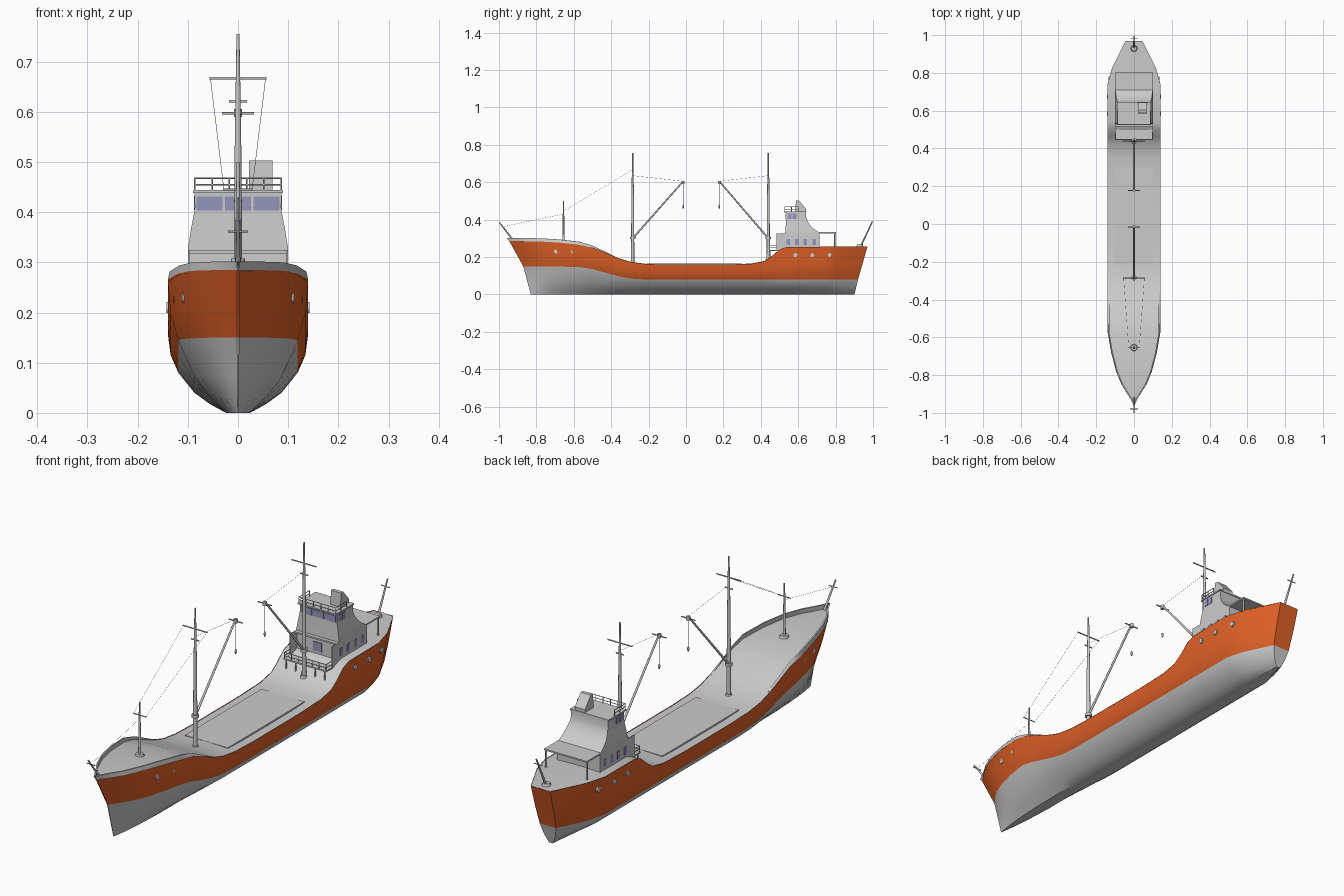
import bpy, bmesh, math
from mathutils import Vector, Matrix

if "Cube" in bpy.data.objects:
    bpy.data.objects.remove(bpy.data.objects["Cube"])


def material(name, col):
    m = bpy.data.materials.new(name)
    m.diffuse_color = (*col, 1)
    m.use_nodes = True
    m.node_tree.nodes["Principled BSDF"].inputs["Base Color"].default_value = m.diffuse_color
    return m


RED = material("hull_red", (0.75, 0.12, 0.02))
BLUE = material("window_blue", (0.3, 0.3, 0.5))


def finish(name, bm, mats=(), angle=30):
    bmesh.ops.recalc_face_normals(bm, faces=bm.faces)
    me = bpy.data.meshes.new(name)
    bm.to_mesh(me)
    bm.free()
    for m in mats:
        me.materials.append(m)
    me.shade_smooth()
    me.set_sharp_from_angle(angle=math.radians(angle))
    ob = bpy.data.objects.new(name, me)
    bpy.context.collection.objects.link(ob)
    return ob


def rods(name, segs, n=8):
    """One object of tapered rods: (start, end, radius, end radius)."""
    bm = bmesh.new()
    for a, b, r, r2 in segs:
        a, b = Vector(a), Vector(b)
        d = b - a
        mat = Matrix.Translation((a + b) / 2) @ d.to_track_quat('Z', 'Y').to_matrix().to_4x4()
        bmesh.ops.create_cone(bm, cap_ends=True, segments=n, radius1=r, radius2=r2,
                              depth=d.length, matrix=mat)
    return finish(name, bm, angle=50)


def loft(name, rows, mats=()):
    """Stack of rectangles: (z, y0, y1, x0, x1)."""
    bm = bmesh.new()
    rings = [[bm.verts.new(p) for p in ((x0, y0, z), (x1, y0, z), (x1, y1, z), (x0, y1, z))]
             for z, y0, y1, x0, x1 in rows]
    for a, b in zip(rings, rings[1:]):
        for i in range(4):
            bm.faces.new((a[i], a[(i + 1) % 4], b[(i + 1) % 4], b[i]))
    bm.faces.new(rings[0])
    bm.faces.new(rings[-1])
    return finish(name, bm, mats)


def box(name, x, y, z, mats=()):
    return loft(name, [(z[0], *y, *x), (z[1], *y, *x)], mats)


def interp(t, table, k=1):
    for a, b in zip(table, table[1:]):
        if t <= b[0]:
            f = max(0, (t - a[0]) / (b[0] - a[0]))
            return a[k] + f * (b[k] - a[k])
    return table[-1][k]


# Hull stations: y, half width, sheer height, paint line height
ST = [(-.945, .002, .285, .15), (-.9, .035, .285, .15), (-.85, .066, .284, .15), (-.78, .095, .283, .149),
      (-.68, .121, .277, .148), (-.57, .14, .265, .145), (-.5, .14, .25, .135), (-.43, .14, .222, .116),
      (-.36, .14, .193, .097), (-.3, .14, .174, .085), (-.22, .14, .163, .08), (-.1, .14, .159, .08),
      (.2, .14, .159, .08), (.35, .14, .164, .08), (.42, .14, .178, .08), (.46, .14, .205, .08),
      (.5, .14, .24, .08), (.54, .14, .254, .08), (.74, .14, .255, .08), (.83, .115, .255, .08),
      (.97, .045, .255, .08)]
STEM = [(0, -.83), (.15, -.87), (.285, -.945)]
STERN = [(0, .90), (.08, .92), (.255, .97)]


def rake(y, z):
    if y < -.5:
        return -.5 + (y + .5) * (interp(z, STEM) + .5) / -.445
    if y > .6:
        return .6 + (y - .6) * (interp(z, STERN) - .6) / .37
    return y


def section(y, w, top, line):
    lv = [(0, .17), (line * .22, .4), (line * .5, .62), (line, .85),
          (line + (top - line) * .45, .96), (top, 1)]
    return [(w * f, rake(y, z), z) for z, f in lv]


bm = bmesh.new()
rings = []
for s in ST:
    half = section(*s)
    rings.append([bm.verts.new((-x, y, z)) for x, y, z in half[::-1]] +
                 [bm.verts.new(p) for p in half])
for a, b in zip(rings, rings[1:]):
    for i in range(11):
        bm.faces.new((a[i], a[i + 1], b[i + 1], b[i])).material_index = int(i in (0, 1, 9, 10))
for r in (rings[0], rings[-1]):
    for i in range(5):
        f = bm.faces.new((r[i], r[i + 1], r[10 - i], r[11 - i]))
        f.material_index = int(i < 2)
grey = material("grey", (.6, .6, .6))
finish("hull", bm, (grey, RED), 35)

# Deck following the sheer
bm = bmesh.new()
rows = [[bm.verts.new((w * k, y, z - .003 + .004 * (1 - abs(k)))) for k in (-1, -.5, 0, .5, 1)]
        for y, w, z, _ in ST]
for a, b in zip(rows, rows[1:]):
    for i in range(4):
        bm.faces.new((a[i], a[i + 1], b[i + 1], b[i]))
finish("deck", bm, angle=40)

# Forecastle bulwark, fading out aft
bm = bmesh.new()
for sx in (-1, 1):
    prev = None
    for i, (y, w, z, _) in enumerate(ST[:9]):
        h = .017 * min(1, (8 - i) / 3)
        pts = [bm.verts.new((sx * w, y, z)),
               bm.verts.new((sx * max(w - .004, .002), y - (.014 if i == 0 else .004), z + h)),
               bm.verts.new((sx * max(w - .009, .001), y, z + h)),
               bm.verts.new((sx * max(w - .007, .001), y, z - .002))]
        if prev:
            for j in range(3):
                bm.faces.new((prev[j], prev[j + 1], pts[j + 1], pts[j]))
        prev = pts
finish("bow_bulwark", bm, angle=40)

# Cargo hatch
box("hatch_cover", (-.1, .1), (-.21, .30), (.15, .164))

# Cargo masts with cross trees, derrick booms, hooks and stays
for name, y, base, tip in (("fore", -.285, .165, -.015), ("aft", .44, .185, .178)):
    rods(name + "_mast", [((0, y, base), (0, y, .5), .009, .007), ((0, y, .5), (0, y, .755), .007, .003),
                          ((-.057, y, .667), (.057, y, .667), .0025, .0025),
                          ((-.018, y, .621), (.018, y, .621), .0025, .0025),
                          ((0, y, .295), (0, y, .308), .014, .014),
                          ((0, y, base), (0, y, base + .012), .015, .012)], 12)
    rods(name + "_boom", [((0, y, .30), (0, tip, .605), .005, .004),
                          ((-.032, tip, .597), (.032, tip, .597), .0025, .0025),
                          ((0, tip, .59), (0, tip, .606), .008, .008)])
    rods(name + "_hook", [((0, tip, .458), (0, tip, .468), .002, .005),
                          ((0, tip, .468), (0, tip, .478), .005, .003)])
    rods(name + "_rigging", [((0, tip, .6), (0, tip, .475), .0005, .0005),
                             ((0, y, .635), (0, tip, .605), .0005, .0005)], 4)

# Small bow mast and end staffs
rods("bow_mast", [((0, -.655, .27), (0, -.655, .50), .006, .003), ((0, -.655, .27), (0, -.655, .284), .02, .016),
                  ((-.03, -.655, .445), (.03, -.655, .445), .002, .002)], 12)
rods("jackstaff", [((0, -.92, .285), (0, -.998, .385), .005, .003),
                   ((-.02, -.98, .362), (.02, -.98, .362), .002, .002)])
rods("stern_staff", [((0, .93, .25), (0, .997, .39), .005, .003), ((0, .93, .25), (0, .93, .266), .02, .015),
                     ((-.02, .983, .362), (.02, .983, .362), .002, .002)])
rods("stays", [((s * .028, -.655, .445), (s * .055, -.285, .667), .0005, .0005) for s in (-1, 1)] +
     [((0, -.98, .362), (0, -.655, .43), .0005, .0005)], 4)

# Bridge house with swept back wall
loft("bridge_house", [(z, a, b, -w, w) for z, a, b, w in
                      ((.25, .53, .715, .1), (.328, .53, .715, .1), (.345, .532, .69, .097), (.365, .533, .667, .094),
                       (.39, .535, .65, .089), (.41, .536, .643, .086), (.44, .535, .642, .087))])
box("bridge_roof", (-.09, .09), (.525, .645), (.438, .444))
loft("funnel", [(.44, .585, .642, .022, .069), (.457, .585, .642, .022, .069), (.503, .588, .603, .022, .069)])

# Aft canopy on posts
box("aft_canopy", (-.1, .1), (.71, .803), (.327, .333))
rods("canopy_posts", [((s * .095, .796, .25), (s * .095, .796, .328), .004, .004) for s in (-1, 1)])

# Front platform with side screens
box("front_platform", (-.1, .1), (.445, .535), (.232, .238))
for s in (-1, 1):
    box("side_screen", sorted((s * .097, s * .1)), (.485, .535), (.238, .325))
box("front_house_lip", (-.1, .1), (.515, .535), (.318, .325))


def rail(name, path, z0, z1, r=.0016):
    segs = []
    for (xa, ya), (xb, yb) in zip(path, path[1:]):
        for z in (z1, (z0 + z1) / 2):
            segs.append(((xa, ya, z), (xb, yb, z), r, r))
        n = max(1, round(math.hypot(xb - xa, yb - ya) / .035))
        for i in range(n + 1):
            p = (xa + (xb - xa) * i / n, ya + (yb - ya) * i / n)
            segs.append(((*p, z0), (*p, z1), r, r))
    rods(name, segs, 6)


rail("roof_rail", [(-.086, .60), (-.086, .528), (.086, .528), (.086, .60)], .442, .468)
rail("platform_rail", [(-.097, .487), (-.097, .448), (.097, .448), (.097, .487)], .236, .262)
rods("platform_posts", [((x, .45, .17), (x, .45, .234), .003, .003) for x in (-.09, -.045, .045, .09)])

# Bridge windows
for x in (-.0565, 0, .0565):
    box("front_window", (x - .026, x + .026), (.533, .54), (.403, .431), (BLUE,))
box("front_door", (-.02, .02), (.527, .533), (.262, .3), (BLUE,))
for s in (-1, 1):
    for y in (.555, .58):
        box("wheelhouse_side_window", sorted((s * .08, s * .0882)), (y - .01, y + .01), (.404, .432), (BLUE,))
    for y in (.547, .593, .638, .685):
        box("cabin_window", sorted((s * .095, s * .1015)), (y - .009, y + .009), (.265, .297), (BLUE,))

# Portholes set into the hull sides
for y, z in ((-.695, .23), (-.605, .23), (.585, .21), (.675, .21), (.77, .21)):
    w, top, line = (interp(y, ST, k) for k in (1, 2, 3))
    sec = section(y, w, top, line)
    x = interp(z, [(p[2], p[0]) for p in sec])
    if y < -.5:
        x -= .007
    for s in (-1, 1):
        bm = bmesh.new()
        bmesh.ops.create_circle(bm, segments=16, radius=.011, cap_ends=True)
        ring = bmesh.ops.extrude_face_region(bm, geom=bm.faces[:])
        bmesh.ops.translate(bm, vec=(0, 0, .008), verts=[v for v in ring['geom'] if isinstance(v, bmesh.types.BMVert)])
        ob = finish("porthole", bm)
        ob.rotation_euler = (0, s * math.pi / 2, 0)
        ob.location = (s * (x - .003), y, z)
